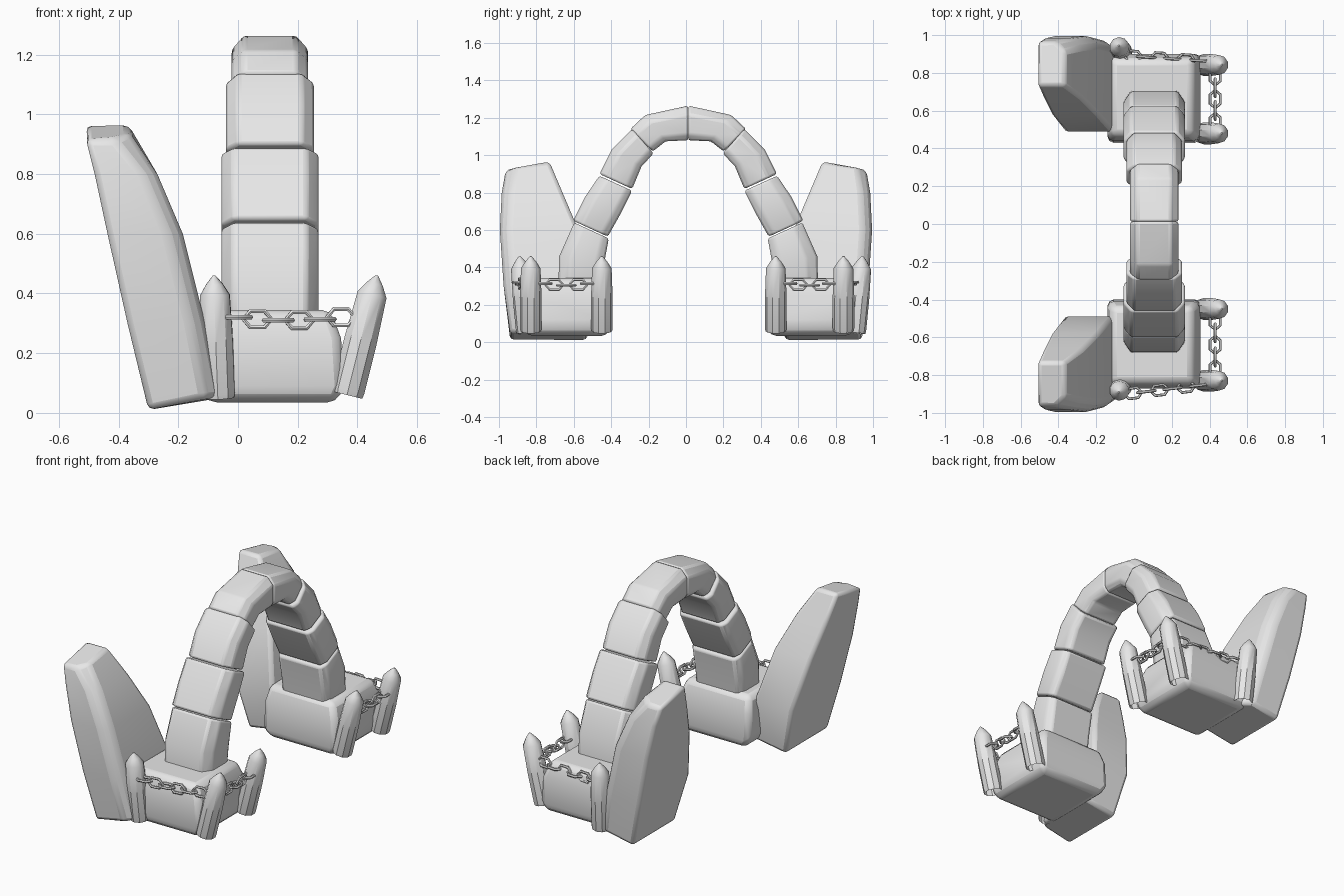
import bpy, bmesh, math
from mathutils import Vector

cube = bpy.data.objects.get("Cube")
if cube:
    bpy.data.objects.remove(cube, do_unlink=True)

GREY = (0.8, 0.8, 0.8, 1)
stone = bpy.data.materials.new("stone grey")
stone.diffuse_color = GREY
stone.use_nodes = True
stone.node_tree.nodes["Principled BSDF"].inputs["Base Color"].default_value = GREY


def smooth(obj, angle):
    bpy.ops.object.select_all(action="DESELECT")
    obj.select_set(True)
    bpy.context.view_layer.objects.active = obj
    bpy.ops.object.shade_smooth_by_angle(angle=math.radians(angle))


def loft(name, rings, bevel=0.0, angle=40, open_bottom=False):
    """Skin a stack of equal-sized rings and round the edges."""
    bm = bmesh.new()
    loops = [[bm.verts.new(p) for p in ring] for ring in rings]
    n = len(loops[0])
    for a, b in zip(loops, loops[1:]):
        for i in range(n):
            j = (i + 1) % n
            bm.faces.new((a[i], a[j], b[j], b[i]))
    if not open_bottom:
        bm.faces.new(loops[0])
    bm.faces.new(loops[-1])
    bmesh.ops.recalc_face_normals(bm, faces=bm.faces)
    mesh = bpy.data.meshes.new(name)
    bm.to_mesh(mesh)
    bm.free()
    mesh.materials.append(stone)
    obj = bpy.data.objects.new(name, mesh)
    bpy.context.collection.objects.link(obj)
    if bevel:
        mod = obj.modifiers.new("rounded edges", "BEVEL")
        mod.width, mod.segments = bevel, 2
        mod.limit_method, mod.angle_limit = "ANGLE", math.radians(25)
    smooth(obj, angle)
    return obj


def arch_stone(name, side, half, stations):
    """Wedge stone: each station is inner y, z and outer y, z."""
    cx, cy = 0.107, 0.012
    section = [(0, half - 0.025), (0.18, half), (0.75, half), (1, half - 0.04)]
    rings = []
    for iy, iz, oy, oz in stations:
        inner, outer = Vector((iy, iz)), Vector((oy, oz))
        ring = []
        for sign, order in ((1, section), (-1, section[::-1])):
            for t, w in order:
                p = inner.lerp(outer, t)
                ring.append((cx + sign * w, cy + side * p.x, p.y))
        rings.append(ring)
    loft(name, rings, 0.012)


def post(name, base, tip, radius=0.058):
    """Ten-sided leaning stake with a pointed top."""
    base, tip = Vector(base), Vector(tip)
    axis = tip - base
    turn = axis.to_track_quat("Z", "Y")
    rings = []
    for t, r in ((0, 0.95), (0.04, 1), (0.45, 1), (0.84, 0.9), (0.93, 0.5), (1, 0.08)):
        rings.append([base + axis * t + turn @ Vector((
            radius * r * math.cos(k * math.tau / 10),
            radius * r * math.sin(k * math.tau / 10), 0)) for k in range(10)])
    loft(name, rings, angle=35, open_bottom=True)


def chain(name, start, end, links):
    """Sagging row of hexagonal links, alternately flat and upright."""
    start, end = Vector(start), Vector(end)
    along = (end - start).normalized()
    up = Vector((0, 0, 1))
    across = along.cross(up)
    curve = bpy.data.curves.new(name, "CURVE")
    curve.dimensions = "3D"
    curve.bevel_depth, curve.bevel_resolution = 0.008, 1
    for k in range(links):
        t = (k + 0.5) / links
        centre = start.lerp(end, t) - up * 0.06 * t * (1 - t)
        wide = up if k % 2 else across
        spline = curve.splines.new("POLY")
        spline.points.add(5)
        spline.use_cyclic_u = True
        for pt, (u, v) in zip(spline.points, ((1, 0), (0.5, 1), (-0.5, 1),
                                              (-1, 0), (-0.5, -1), (0.5, -1))):
            pt.co = (*(centre + along * u * 0.048 + wide * v * 0.027), 1)
    curve.materials.append(stone)
    obj = bpy.data.objects.new(name, curve)
    bpy.context.collection.objects.link(obj)
    bpy.ops.object.select_all(action="DESELECT")
    obj.select_set(True)
    bpy.context.view_layer.objects.active = obj
    bpy.ops.object.convert(target="MESH")
    smooth(bpy.context.object, 50)


STONES = {
    "crown_stone": (0.128, ((0, 1.08, 0, 1.265), (0.12, 1.075, 0.23, 1.215), (0.19, 1.02, 0.31, 1.14))),
    "upper_stone": (0.148, ((0.185, 1.01, 0.30, 1.14), (0.25, 0.94, 0.41, 1.03), (0.30, 0.82, 0.475, 0.90))),
    "middle_stone": (0.163, ((0.30, 0.81, 0.475, 0.89), (0.36, 0.69, 0.55, 0.78), (0.43, 0.565, 0.615, 0.65))),
    "lower_stone": (0.163, ((0.425, 0.555, 0.61, 0.64), (0.45, 0.42, 0.69, 0.46), (0.47, 0.28, 0.695, 0.28))),
}

# Leaning slab levels: z, x min, x max, inner y, outer y
SLAB = ((0.01, -0.30, -0.06, 0.53, 0.94), (0.3, -0.37, -0.11, 0.49, 0.975),
        (0.6, -0.437, -0.185, 0.575, 0.995), (0.8, -0.48, -0.27, 0.66, 0.985),
        (0.94, -0.51, -0.365, 0.73, 0.965))

# Base block levels: z, x min, x max, inner y, outer y
BLOCK = ((0.035, -0.10, 0.33, 0.42, 0.85), (0.09, -0.14, 0.355, 0.40, 0.87),
         (0.25, -0.14, 0.345, 0.41, 0.87), (0.345, -0.12, 0.31, 0.44, 0.84))

for end, side, shift in (("front", -1, 0.0), ("back", 1, 0.03)):
    for name, (half, stations) in STONES.items():
        arch_stone(f"{end}_{name}", side, half, stations)

    # Base block under the arch foot
    loft(f"{end}_base_block", [
        [(x, side * (y + shift), z) for x, y in ((x0, y0), (x1, y0), (x1, y1), (x0, y1))]
        for z, x0, x1, y0, y1 in BLOCK], 0.03)

    # Tall slab leaning outwards, its foot and head slightly tilted
    rings = []
    for k, (z, x0, x1, y0, y1) in enumerate(SLAB):
        foot = 0.04 if k == 0 else 0
        head = 0.025 if k == len(SLAB) - 1 else 0
        rings.append([(x0, side * y0, z + head), (x1, side * y0, z + foot + head),
                      (x1, side * (y1 - 0.05), z + foot), (x1 - 0.05, side * y1, z + foot - head),
                      (x0, side * y1, z - head)])
    loft(f"{end}_slab", rings, 0.02)

    # Three stakes around the base
    near, far = 0.45 + shift, 0.83 + shift * 0.4
    corner = 0.89 + shift * 1.8
    post(f"{end}_corner_post", (-0.065, side * (corner - 0.04), 0.05), (-0.08, side * corner, 0.46))
    post(f"{end}_outer_post", (0.365, side * far, 0.06), (0.465, side * far, 0.46))
    post(f"{end}_inner_post", (0.365, side * near, 0.06), (0.465, side * near, 0.46))

    # Chains slung between the stakes
    edge = 0.90 - shift * 0.3
    chain(f"{end}_long_chain", (-0.04, side * edge, 0.325), (0.38, side * (far + 0.02), 0.325), 6)
    chain(f"{end}_short_chain", (0.43, side * (near + 0.03), 0.32), (0.43, side * (far - 0.03), 0.32), 5)
